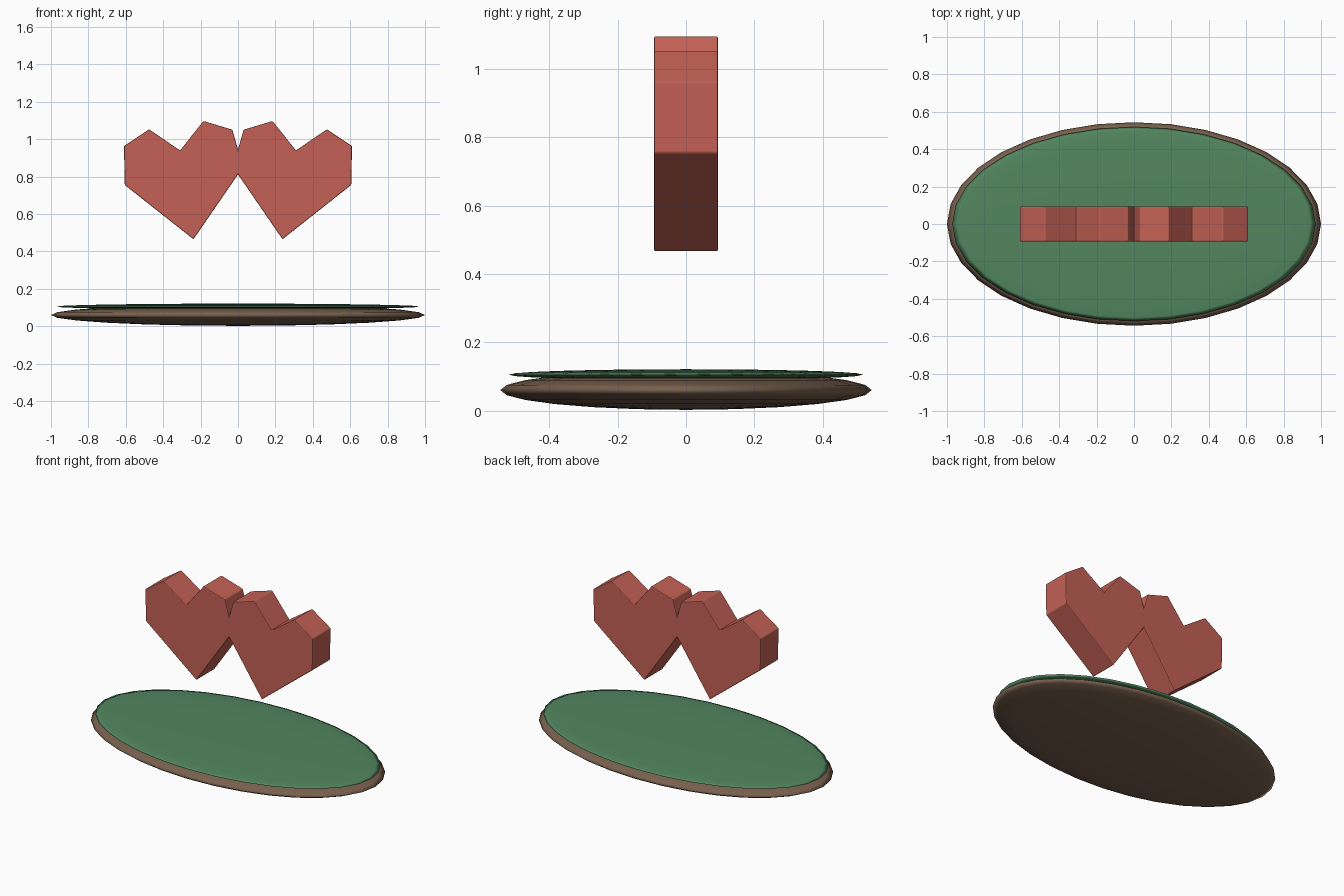
import bpy, bmesh, math
from mathutils import Matrix

if "Cube" in bpy.data.objects:
    bpy.data.objects.remove(bpy.data.objects["Cube"])


def material(name, rgb):
    m = bpy.data.materials.new(name)
    m.diffuse_color = (*rgb, 1)
    m.use_nodes = True
    m.node_tree.nodes["Principled BSDF"].inputs["Base Color"].default_value = m.diffuse_color
    return m


red = material("heart_red", (0.55, 0.12, 0.09))
green = material("grass_green", (0.085, 0.24, 0.115))
brown = material("soil_brown", (0.19, 0.12, 0.076))


# Flattened oval disc made from a sphere
def disc(name, size, z, mat):
    bpy.ops.mesh.primitive_uv_sphere_add(segments=32, ring_count=12, radius=1)
    ob = bpy.context.object
    ob.name = name
    ob.data.transform(Matrix.Translation((0, 0, z)) @ Matrix.Diagonal((*size, 1)))
    ob.data.materials.append(mat)
    bpy.ops.object.shade_smooth()
    return ob


disc("soil_base", (1.0, 0.544, 0.058), 0.06, brown)
disc("grass_top", (0.972, 0.519, 0.016), 0.105, green)

# Half outline of a heart, tip at the origin
HALF = [(0.32, 0.342), (0.293, 0.548), (0.147, 0.617)]
OUTLINE = [(0, 0)] + HALF + [(0, 0.48)] + [(-x, z) for x, z in reversed(HALF)]
DEPTH = 0.094


# Extruded, tilted heart with slightly softened edges
def heart(name, side):
    bm = bmesh.new()
    face = bm.faces.new([bm.verts.new((x, -DEPTH, z)) for x, z in OUTLINE])
    ext = bmesh.ops.extrude_face_region(bm, geom=[face])
    verts = [g for g in ext["geom"] if isinstance(g, bmesh.types.BMVert)]
    bmesh.ops.translate(bm, verts=verts, vec=(0, 2 * DEPTH, 0))
    bmesh.ops.recalc_face_normals(bm, faces=bm.faces)
    bm.transform(Matrix.Translation((side * 0.238, 0, 0.465))
                 @ Matrix.Rotation(side * math.radians(8.6), 4, 'Y'))
    me = bpy.data.meshes.new(name)
    bm.to_mesh(me)
    bm.free()
    ob = bpy.data.objects.new(name, me)
    bpy.context.collection.objects.link(ob)
    me.materials.append(red)
    bev = ob.modifiers.new("soft_edges", 'BEVEL')
    bev.width = 0.005
    bev.segments = 2
    return ob


heart("left_heart", -1)
heart("right_heart", 1)
